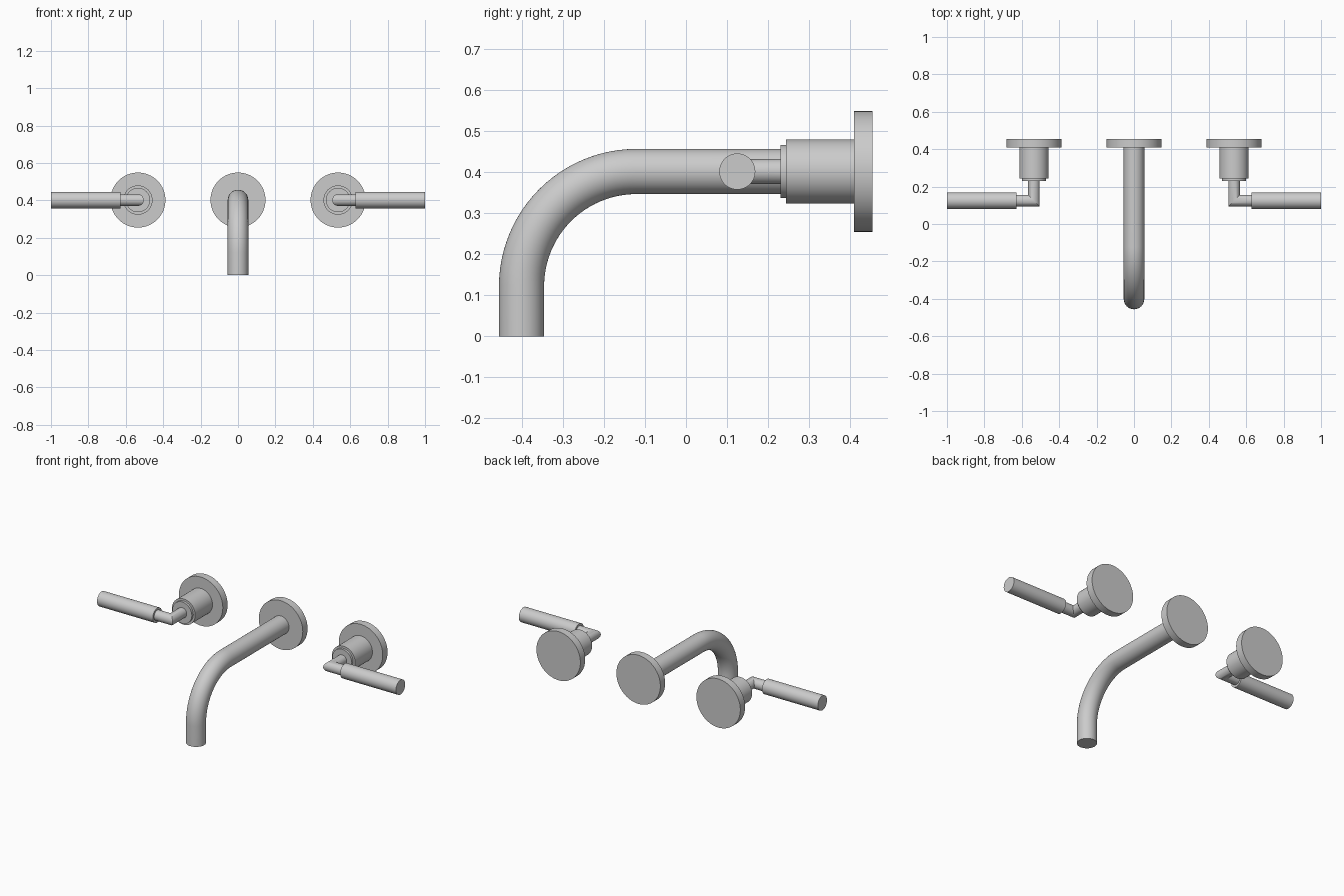
import bpy, bmesh, math
from mathutils import Vector

if "Cube" in bpy.data.objects:
    bpy.data.objects.remove(bpy.data.objects["Cube"])

Z = 0.402          # height of all wall fittings
BACK = 0.455       # wall plane
HX = 0.535         # handle offset from centre


def finish(name, bm):
    bmesh.ops.recalc_face_normals(bm, faces=bm.faces)
    me = bpy.data.meshes.new(name)
    bm.to_mesh(me)
    bm.free()
    ob = bpy.data.objects.new(name, me)
    bpy.context.collection.objects.link(ob)
    bpy.ops.object.select_all(action='DESELECT')
    bpy.context.view_layer.objects.active = ob
    ob.select_set(True)
    bpy.ops.object.shade_smooth_by_angle(angle=math.radians(35))
    return ob


def skin(bm, rings):
    """Join successive rings of points into a capped tube."""
    rings = [[bm.verts.new(p) for p in r] for r in rings]
    n = len(rings[0])
    for a, b in zip(rings, rings[1:]):
        for i in range(n):
            j = (i + 1) % n
            bm.faces.new((a[i], a[j], b[j], b[i]))
    bm.faces.new(rings[0])
    bm.faces.new(rings[-1])


def pipe(name, path, radius, binormal, sides=48):
    """Sweep a circle along a planar path with mitred corners."""
    pts, b, rings = [Vector(p) for p in path], Vector(binormal), []
    for i, p in enumerate(pts):
        d_in = (p - pts[i - 1]).normalized() if i else (pts[1] - p).normalized()
        d_out = (pts[i + 1] - p).normalized() if i < len(pts) - 1 else d_in
        t = (d_in + d_out).normalized()
        side = t.cross(b) / t.dot(d_in)
        angles = [2 * math.pi * k / sides for k in range(sides)]
        rings.append([p + radius * (math.cos(a) * side + math.sin(a) * b) for a in angles])
    bm = bmesh.new()
    skin(bm, rings)
    return finish(name, bm)


def turned(name, x, profile, sides=64):
    """Turn a (radius, y) profile around the y axis through (x, Z)."""
    bm = bmesh.new()
    skin(bm, [[(x + r * math.cos(2 * math.pi * k / sides), y,
                Z + r * math.sin(2 * math.pi * k / sides)) for k in range(sides)]
              for r, y in profile])
    return finish(name, bm)


# Spout: straight run from the wall, quarter bend, vertical outlet
R = 0.28
bend = [(0, -0.121 - R * math.sin(a), Z - R + R * math.cos(a))
        for a in [math.pi / 2 * k / 24 for k in range(25)]]
pipe("spout", [(0, 0.42, Z)] + bend + [(0, -0.401, 0)], 0.055, (1, 0, 0))
turned("spout_flange", 0, [(0.147, BACK), (0.147, 0.409)])

# Two mirrored lever handles
for label, s in (("left", -1), ("right", 1)):
    x = s * HX
    turned(label + "_valve_base", x,
           [(0.147, BACK), (0.147, 0.409), (0.078, 0.409), (0.078, 0.244),
            (0.065, 0.244), (0.065, 0.23)])
    pipe(label + "_elbow_stem", [(x, 0.24, Z), (x, 0.125, Z), (s * 0.64, 0.125, Z)],
         0.031, (0, 0, 1))
    pipe(label + "_lever_grip", [(s * 0.627, 0.125, Z), (s * 1.0, 0.125, Z)],
         0.044, (0, 0, 1))
